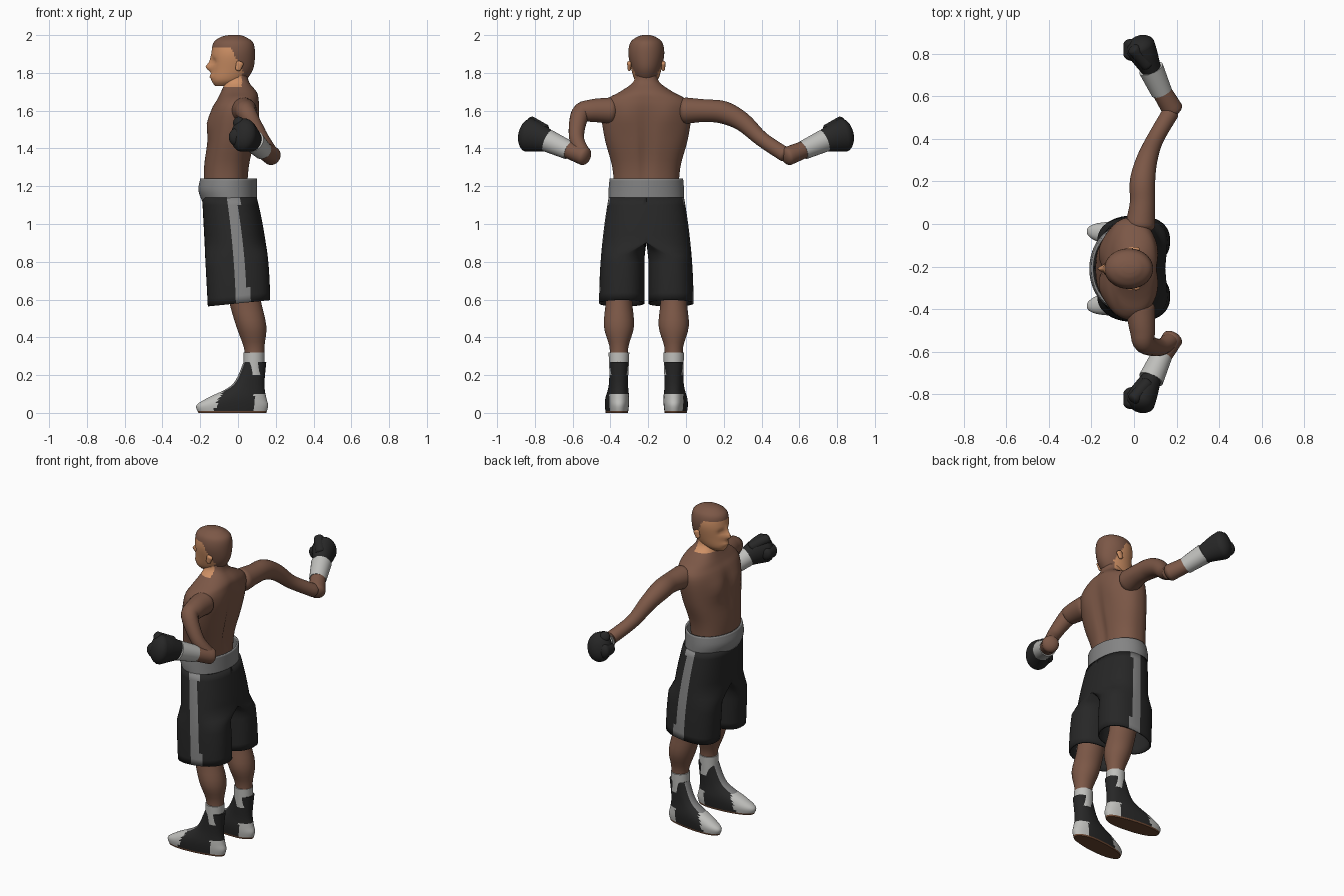
import bpy, bmesh, math
from mathutils import Vector

if "Cube" in bpy.data.objects:
    bpy.data.objects.remove(bpy.data.objects["Cube"])

MID = -.21            # body symmetry plane in y; the figure faces -x
SIDES = {"left": -1, "right": 1}
parts = []


def material(name, *rgb):
    mat = bpy.data.materials.new(name)
    mat.use_nodes = True
    mat.diffuse_color = (*rgb, 1)
    shader = mat.node_tree.nodes["Principled BSDF"]
    shader.inputs["Base Color"].default_value = (*rgb, 1)
    return mat


SKIN = material("brown skin", .2, .096, .062)
FACE = material("tan face", .62, .28, .13)
BLACK = material("black leather", .02, .02, .02)
GREY = material("mid grey trim", .23, .23, .23)
LIGHT = material("light grey cloth", .52, .52, .5)
SOLE = material("brown sole", .14, .06, .03)


def finish(name, bm, mats, rule=None):
    bmesh.ops.recalc_face_normals(bm, faces=bm.faces)
    for face in bm.faces:
        if rule:
            face.material_index = rule(face.calc_center_median())
    mesh = bpy.data.meshes.new(name)
    bm.to_mesh(mesh)
    bm.free()
    for mat in mats:
        mesh.materials.append(mat)
    ob = bpy.data.objects.new(name, mesh)
    bpy.context.collection.objects.link(ob)
    parts.append(ob)
    return ob


def spline(rows, steps):
    """Smooth curve through a list of equal-length tuples."""
    out = []
    last = len(rows) - 1
    for i in range(last):
        quad = [rows[min(max(i + k, 0), last)] for k in (-1, 0, 1, 2)]
        for step in range(steps):
            t = step / steps
            out.append([b + t / 2 * (c - a + t * (2*a - 5*b + 4*c - d + t * (3*(b - c) + d - a)))
                        for a, b, c, d in zip(*quad)])
    return out + [list(rows[last])]


def skin_rings(name, rings, mats, rule=None, shape=None, caps=True):
    bm = bmesh.new()
    loops = [[bm.verts.new(shape(Vector(p)) if shape else p) for p in ring] for ring in rings]
    count = len(rings[0])
    for low, high in zip(loops, loops[1:]):
        for j in range(count):
            k = (j + 1) % count
            bm.faces.new((low[j], low[k], high[k], high[j]))
    if caps:
        bm.faces.new(loops[0])
        bm.faces.new(loops[-1])
    return finish(name, bm, mats, rule)


def thicken(ob):
    solid = ob.modifiers.new("cloth thickness", "SOLIDIFY")
    solid.thickness = .01


def power(value, exponent):
    return math.copysign(abs(value) ** exponent, value)


def oval(count, squareness=1):
    """Unit ring as pairs of x and y, pressed towards a square."""
    for j in range(count):
        angle = math.tau * (j + .5) / count
        yield power(math.cos(angle), squareness), power(math.sin(angle), squareness)


def stack(name, rows, mats, y=MID, steps=4, count=48, squareness=1, **options):
    """Loft of level rings; each row is height, front x, back x, half width."""
    rings = []
    for z, front, back, width in spline(rows, steps):
        centre, reach = (front + back) / 2, (back - front) / 2
        rings.append([(centre + reach * a, y + width * b, z) for a, b in oval(count, squareness)])
    return skin_rings(name, rings, mats, **options)


def tube(name, rows, mat, side=1, dome=.6, level=1):
    """Limb along a path with domed ends; each row is x, y, z, radius."""
    path = [(Vector((x, y * side, z)), r) for x, y, z, r in spline(rows, 5)]

    def end_dome(end, inner):
        (tip, radius), out = end, (end[0] - inner[0]).normalized()
        for k in range(1, 6):
            a = math.pi / 2 * k / 6
            yield tip + out * radius * dome * math.sin(a), radius * math.cos(a)

    start = list(end_dome(path[0], path[1]))
    path = start[::-1] + path + list(end_dome(path[-1], path[-2]))
    rings = []
    for i, (centre, radius) in enumerate(path):
        along = path[min(i + 1, len(path) - 1)][0] - path[max(i - 1, 0)][0]
        if along.length < .0001:
            along = path[-1][0] - path[0][0]
        across = along.cross((0, 0, 1)).normalized()
        upright = across.cross(along).normalized()
        rings.append([centre + radius * (across * a * level + upright * b) for a, b in oval(24)])
    return skin_rings(name, rings, [mat])


def bump(p, y, z, wide, tall):
    """Soft mound, mirrored to both sides of the body."""
    across = abs(p.y - MID) - y
    return math.exp(-(across / wide) ** 2 - ((p.z - z) / tall) ** 2)


# Torso with chest, shoulder blades and spine groove
def muscles(p):
    if p.x < -.04:
        p.x -= .02 * bump(p, .09, 1.53, .07, .06)
        p.x += .01 * bump(p, 0, 1.5, .02, .1)
    elif p.x > 0:
        p.x += .01 * bump(p, .11, 1.57, .06, .07)
        p.x -= .02 * bump(p, 0, 1.4, .03, .2)
    return p


torso = [(1.16, -.18, .05, .17), (1.3, -.18, .06, .18), (1.45, -.16, .09, .22),
         (1.6, -.14, .11, .24), (1.66, -.11, .11, .21), (1.7, -.09, .1, .14),
         (1.75, -.07, .06, .07), (1.8, -.07, .05, .06)]
stack("torso", torso, [SKIN, FACE], count=72, squareness=.85, shape=muscles,
      rule=lambda c: c.z > 1.73 and c.x < .02)


# Head with nose, lips, chin, eye sockets and hairline
def features(p):
    if p.x < -.05:
        p.x -= .03 * bump(p, 0, 1.83, .015, .02) + .01 * bump(p, 0, 1.86, .015, .03)
        p.x -= .01 * bump(p, 0, 1.78, .03, .01)
        p.x += .012 * bump(p, .035, 1.86, .02, .015)
    return p


def hairline(c):
    if c.z < 1.8:
        return c.x < .02
    return c.z < 1.93 and c.x < -.03 + (1.92 - c.z) / 2


head = [(1.73, -.12, -.01, .03), (1.76, -.14, .04, .06), (1.82, -.14, .08, .08),
        (1.9, -.14, .09, .095), (1.96, -.13, .08, .085), (1.99, -.09, .04, .05),
        (2, -.05, .01, .02)]
stack("head", head, [SKIN, FACE], count=80, steps=6, shape=features, rule=hairline)

# Upper arms: one bent close, one stretched out
tube("left_upper_arm", [(.03, -.4, 1.6, .07), (.04, -.5, 1.6, .06), (.05, -.56, 1.58, .05),
                        (.12, -.58, 1.46, .04), (.17, -.55, 1.38, .04)], SKIN)
tube("right_upper_arm", [(.03, 0, 1.6, .07), (.04, .1, 1.6, .06), (.04, .2, 1.59, .06),
                         (.06, .3, 1.54, .05), (.1, .4, 1.45, .04), (.17, .52, 1.37, .04)], SKIN)

# Ears, forearms, cuffs and gloves
for who, side in SIDES.items():
    tube(who + "_ear", [(.01, MID * side + .09, 1.85, .02), (0, MID * side + .09, 1.82, .015)],
         FACE, side, level=.6)
    tube(who + "_forearm", [(.18, .54, 1.36, .05), (.12, .64, 1.4, .045)], SKIN, side)
    tube(who + "_glove_cuff", [(.13, .62, 1.39, .05), (.08, .73, 1.44, .06)], LIGHT, side, dome=0)
    tube(who + "_glove_fist", [(.08, .73, 1.44, .06), (.05, .79, 1.46, .08), (.03, .83, 1.47, .09)],
         BLACK, side, level=.8)
    tube(who + "_glove_fingers", [(0, .84, 1.46, .05), (-.01, .79, 1.46, .04)], BLACK, side)
    tube(who + "_glove_thumb", [(.06, .75, 1.5, .03), (0, .82, 1.54, .03)], BLACK, side)

# Waistband
thicken(stack("waistband", [(1.12, -.19, .1, .2), (1.18, -.21, .1, .2), (1.24, -.2, .1, .195)],
              [GREY], count=64, caps=False))


# Shorts: each leg widens downwards and joins its half of the hips at the top
def shorts_leg(name, side):
    rings, levels = [], 14
    for i in range(levels + 1):
        t = i / levels
        outer, front, back = .25 - .05 * t * t, -.16 - .03 * t, .17 - .07 * t * t
        join = min(max((t - .45) * 9, 0), 1)
        ring = []
        for out, along in oval(48, .85):
            x = (front + back + (back - front) * along) / 2
            leg = (outer + .01 + (outer - .01) * out) / 2
            hip = max(outer * out, 0)
            ring.append((x, MID + side * (leg + (hip - leg) * join),
                         .58 + .56 * t + .1 * x * (1 - join)))
        rings.append(ring)

    def stripe(c):
        centre = .03 - .11 * (c.z - .58)
        return abs(c.x - centre) < .034 and side * (c.y - MID) > .17
    thicken(skin_rings(name, rings, [BLACK, GREY], rule=stripe, caps=False))


# Bare legs, socks and laced boots with splayed toes
leg = [(.27, .04, .14, .05), (.35, .03, .14, .05), (.46, -.01, .15, .08),
       (.6, -.05, .12, .07), (.75, -.08, .1, .08)]
sock = [(.2, .03, .14, .05), (.32, .03, .14, .055)]
shoe = [(0, -.21, .15, .055), (.04, -.22, .16, .06), (.08, -.16, .15, .06),
        (.15, -.03, .14, .05), (.27, .03, .15, .05)]

for who, side in SIDES.items():
    ankle = MID + .145 * side

    def splay(x):
        return side * max(.08 - x, 0) / 10

    def toe_out(p):
        p.y += splay(p.x)
        return p

    def shoe_colour(c):
        toe = c.x < -.13 + .4 * c.z
        heel = c.x > .085 and c.z < .1
        tongue = abs(c.y - ankle - splay(c.x)) < .026 and c.x < .06
        if c.z < .01:
            return 3
        return 1 if toe or heel else 2 if tongue else 0

    shorts_leg(who + "_shorts_leg", side)
    stack(who + "_leg", leg, [SKIN], y=ankle)
    stack(who + "_sock", sock, [LIGHT], y=ankle)
    stack(who + "_shoe", shoe, [BLACK, LIGHT, GREY, SOLE], y=ankle, steps=6, count=56,
          squareness=.9, shape=toe_out, rule=shoe_colour)

# Smooth shading with crisp edges
for ob in parts:
    ob.select_set(True)
bpy.context.view_layer.objects.active = parts[0]
bpy.ops.object.shade_smooth_by_angle(angle=math.radians(50))
